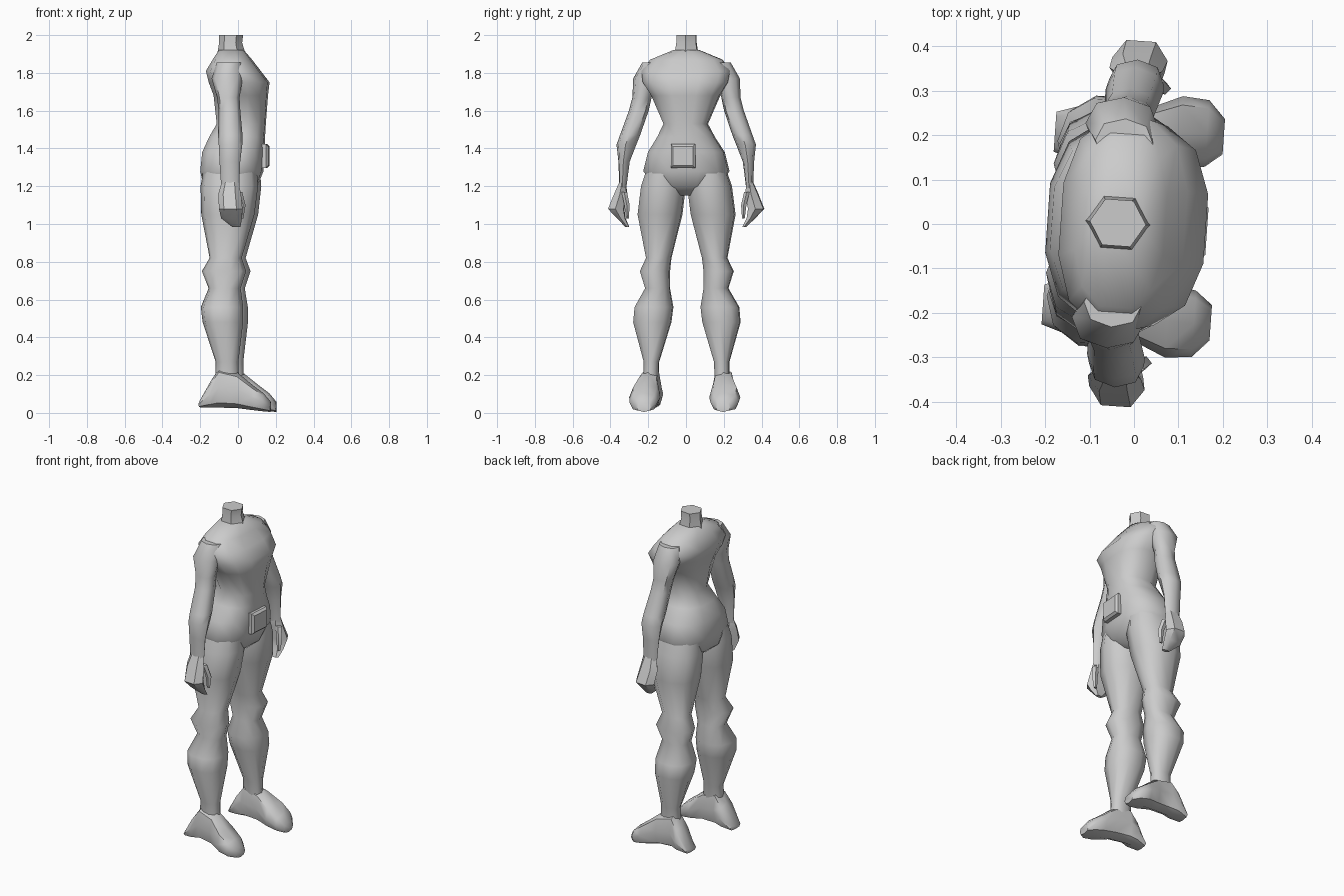
import bpy, bmesh, math
from mathutils import Matrix, Vector

cube = bpy.data.objects.get("Cube")
if cube:
    bpy.data.objects.remove(cube, do_unlink=True)

grey = bpy.data.materials.new("plain_grey")
grey.use_nodes = True
grey.diffuse_color = (0.6, 0.6, 0.6, 1)
grey.node_tree.nodes["Principled BSDF"].inputs["Base Color"].default_value = (0.6, 0.6, 0.6, 1)

YAW = Matrix.Rotation(-0.07, 4, 'Z')  # the whole figure is turned slightly


def finish(name, bm, angle=50):
    bmesh.ops.recalc_face_normals(bm, faces=bm.faces)
    bm.transform(YAW)
    mesh = bpy.data.meshes.new(name)
    bm.to_mesh(mesh)
    bm.free()
    mesh.materials.append(grey)
    ob = bpy.data.objects.new(name, mesh)
    bpy.context.collection.objects.link(ob)
    bpy.ops.object.select_all(action='DESELECT')
    ob.select_set(True)
    bpy.context.view_layer.objects.active = ob
    bpy.ops.object.shade_smooth_by_angle(angle=math.radians(angle))
    return ob


def power(v, p):
    return math.copysign(abs(v) ** p, v)


def loft(name, rings, sides=8, p=0.85, along='z', mirror=1, angle=50):
    """Skin rings of (station, a_min, a_max, b_min, b_max).
    Along z the pair a is x and b is y; along x a is y and b is z."""
    bm = bmesh.new()
    off = math.pi / sides if sides % 4 == 0 and sides > 8 else 0
    top = power(math.cos(off), p)
    loops = []
    for s, a0, a1, b0, b1 in rings:
        loop = []
        for i in range(sides):
            t = off + 2 * math.pi * i / sides
            a = (a0 + a1) / 2 + (a1 - a0) / 2 * power(math.cos(t), p) / top
            b = (b0 + b1) / 2 + (b1 - b0) / 2 * power(math.sin(t), p) / top
            co = (a, b * mirror, s) if along == 'z' else (s, a * mirror, b)
            loop.append(bm.verts.new(co))
        loops.append(loop)
    for low, high in zip(loops, loops[1:]):
        for i in range(sides):
            j = (i + 1) % sides
            bm.faces.new((low[i], low[j], high[j], high[i]))
    bm.faces.new(loops[0])
    bm.faces.new(loops[-1])
    return finish(name, bm, angle)


# Torso: height, back, front, half width
torso = [(1.92, -.10, .03, .07), (1.87, -.13, .07, .19), (1.81, -.165, .115, .235),
         (1.75, -.15, .162, .225), (1.68, -.125, .155, .18), (1.53, -.11, .145, .115),
         (1.46, -.15, .14, .15), (1.38, -.185, .135, .2), (1.28, -.195, .13, .225),
         (1.2, -.18, .1, .17), (1.15, -.12, .04, .04)]
loft("torso", [(z, b, f, -w, w) for z, b, f, w in torso], 12, .8)

# Neck stump
loft("neck", [(2.0, -.1, .027, -.06, .06), (1.96, -.1, .022, -.06, .06),
              (1.9, -.11, .04, -.07, .07)], 6, 1)

LEG = [(1.38, -.16, .1, .03, .18), (1.2, -.19, .115, .002, .243),
       (1.05, -.185, .097, .02, .262), (.82, -.14, .03, .08, .217),
       (.75, -.18, .055, .088, .25), (.66, -.145, .025, .088, .222),
       (.56, -.185, .04, .07, .28), (.48, -.175, .04, .08, .287),
       (.27, -.105, .015, .145, .228), (.14, -.11, .02, .15, .23)]
FOOT = [(-.192, .15, .24, .03, .06), (-.13, .13, .26, .028, .17),
        (-.085, .135, .25, .028, .24), (.01, .14, .26, .025, .215),
        (.09, .13, .295, .015, .15), (.15, .14, .29, .008, .105),
        (.188, .17, .25, .005, .06)]
ARM = [(1.855, -.1, .03, .13, .235), (1.77, -.125, .04, .155, .283),
       (1.67, -.095, .025, .185, .287), (1.6, -.085, .03, .2, .305),
       (1.47, -.085, .045, .245, .352), (1.42, -.08, .045, .265, .37),
       (1.33, -.075, .035, .3, .36), (1.19, -.065, .03, .318, .355)]
HAND = [(1.23, -.06, .025, .322, .352), (1.16, -.08, .04, .31, .385),
        (1.08, -.075, .05, .325, .418), (1.03, -.065, .045, .32, .368),
        (.985, -.01, .035, .3, .322)]
THUMB = [(1.17, .005, .045, .31, .34), (1.1, .025, .062, .295, .325),
         (1.03, .03, .05, .3, .315)]

# Paired limbs
for side, m in (("left", 1), ("right", -1)):
    loft(side + "_leg", LEG, 10, .9, mirror=m)
    loft(side + "_foot", FOOT, 8, .8, 'x', m)
    loft(side + "_arm", ARM, 8, .9, mirror=m)
    loft(side + "_hand", HAND, 6, .9, mirror=m, angle=35)
    loft(side + "_thumb", THUMB, 5, 1, mirror=m, angle=35)

# Belt buckle: a plate with a chamfered front rim
bm = bmesh.new()
bmesh.ops.create_cube(bm, size=1)
bm.transform(Matrix.Translation(Vector((.135, -.005, 1.36))) @ Matrix.Diagonal((.06, .13, .125, 1)))
rim = [e for e in bm.edges if all(v.co.x > .14 for v in e.verts)]
bmesh.ops.bevel(bm, geom=rim, offset=.012, segments=1, affect='EDGES')
finish("belt_buckle", bm, 30)
